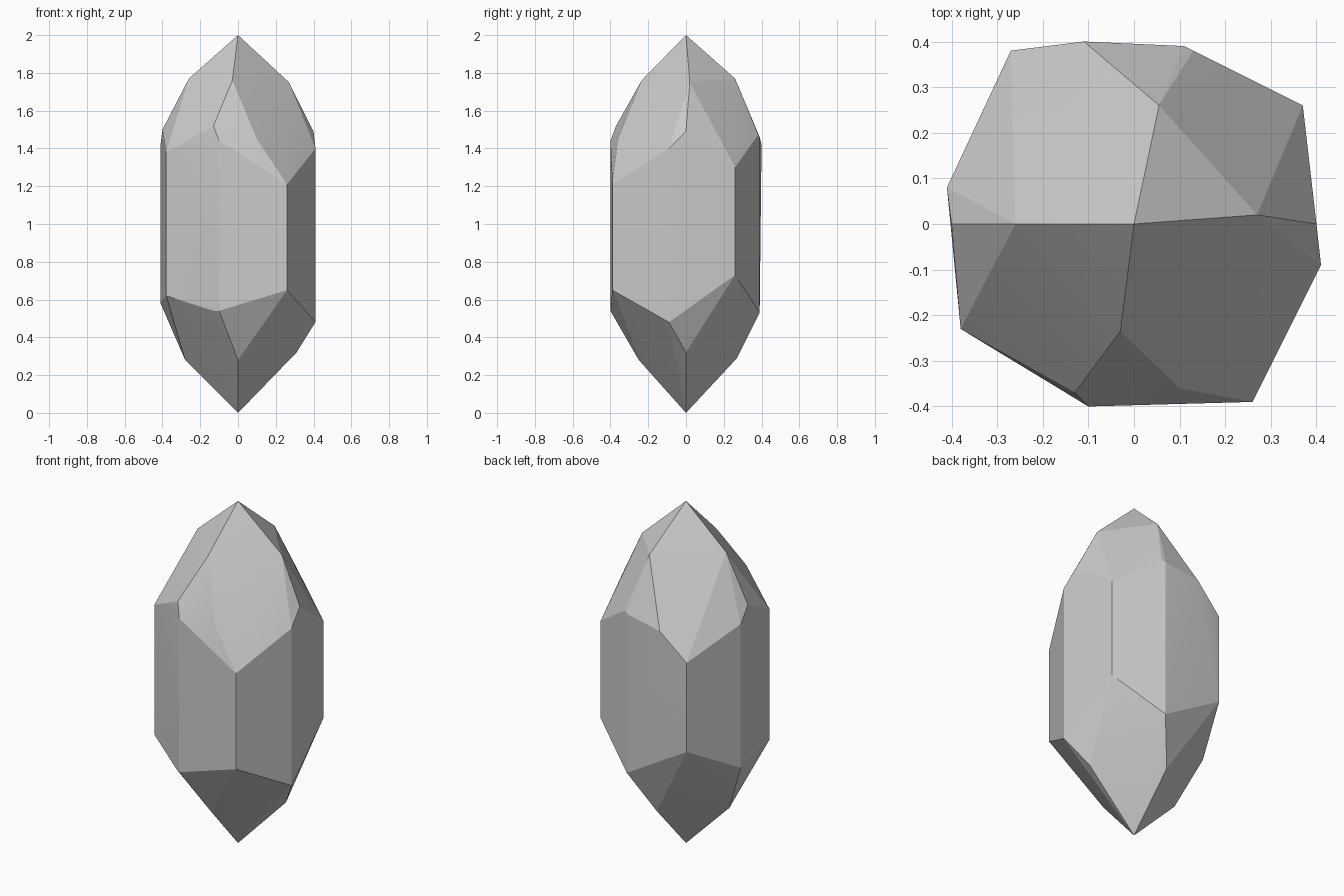
import bpy
import bmesh
from math import radians

default_cube = bpy.data.objects.get("Cube")
if default_cube:
    bpy.data.objects.remove(default_cube, do_unlink=True)


def make_material(name, colour):
    material = bpy.data.materials.new(name)
    material.use_nodes = True
    material.diffuse_color = colour
    shader = material.node_tree.nodes["Principled BSDF"]
    shader.inputs["Base Color"].default_value = colour
    shader.inputs["Roughness"].default_value = 0.6
    return material


def make_faceted_stone(name, points, material):
    """Wrap cut facets tightly around the given corner points."""
    mesh = bpy.data.meshes.new(name)
    stone = bpy.data.objects.new(name, mesh)
    bpy.context.collection.objects.link(stone)
    bm = bmesh.new()
    for point in points:
        bm.verts.new(point)
    bmesh.ops.convex_hull(bm, input=bm.verts[:])
    loose = [vert for vert in bm.verts if not vert.link_faces]
    bmesh.ops.delete(bm, geom=loose, context="VERTS")
    # Merge triangles that lie in nearly the same facet
    bmesh.ops.dissolve_limit(bm, angle_limit=radians(2),
                             verts=bm.verts[:], edges=bm.edges[:])
    bmesh.ops.recalc_face_normals(bm, faces=bm.faces[:])
    bm.to_mesh(mesh)
    bm.free()
    mesh.materials.append(material)
    return stone


# Upright prism edges: x, y, lower end, upper end
prism_edges = [
    (0.26, -0.39, 0.65, 1.21),
    (0.41, -0.09, 0.48, 1.40),
    (0.37, 0.26, 0.73, 1.30),
    (0.11, 0.39, 0.53, 1.46),
    (-0.27, 0.38, 0.75, 1.27),
    (-0.41, 0.08, 0.58, 1.42),
    (-0.38, -0.23, 0.62, 1.38),
    (-0.10, -0.40, 0.54, 1.44),
]
body_points = []
for x, y, low, high in prism_edges:
    body_points += [(x, y, low), (x, y, high)]

# Upper point: apex, ridge bends and the shoulders where ridges split
upper_points = [
    (0, 0, 2),
    (0.27, 0.02, 1.75), (0.40, 0, 1.49),
    (0.055, 0.26, 1.77), (-0.11, 0.40, 1.42), (0.13, 0.38, 1.47),
    (-0.26, 0, 1.77), (-0.40, 0, 1.50),
    (-0.03, -0.235, 1.76), (-0.13, -0.37, 1.52), (0.10, -0.36, 1.45),
]

# Lower point: apex, ridge bends and shoulders
lower_points = [
    (0, 0, 0),
    (0.31, 0, 0.32),
    (0, 0.27, 0.29),
    (-0.28, 0, 0.28), (-0.40, 0, 0.58),
    (0, -0.25, 0.28), (-0.13, -0.38, 0.54),
]

stone_grey = make_material("stone grey", (0.6, 0.6, 0.6, 1))
crystal = make_faceted_stone(
    "crystal", body_points + upper_points + lower_points, stone_grey)

# Soften shallow creases but keep the main facet edges crisp
bpy.ops.object.select_all(action="DESELECT")
crystal.select_set(True)
bpy.context.view_layer.objects.active = crystal
bpy.ops.object.shade_smooth_by_angle(angle=radians(12))
